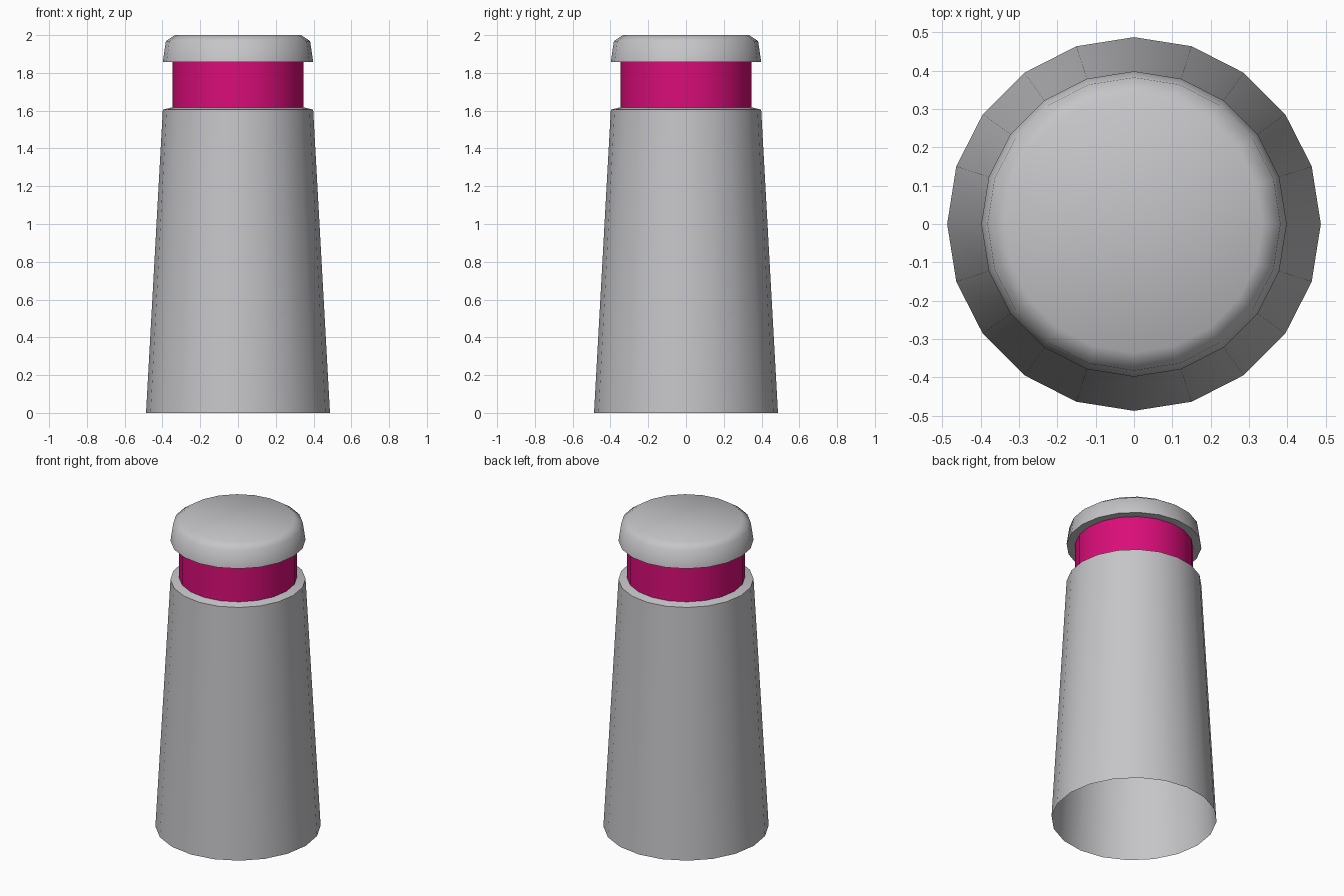
import bpy, bmesh, math

if "Cube" in bpy.data.objects:
    bpy.data.objects.remove(bpy.data.objects["Cube"])

SIDES = 20


def material(name, rgb):
    m = bpy.data.materials.new(name)
    m.diffuse_color = (*rgb, 1)
    m.use_nodes = True
    m.node_tree.nodes["Principled BSDF"].inputs["Base Color"].default_value = m.diffuse_color
    return m


def lathe(name, profile, mat, cap_bottom=False, cap_top=False):
    """Spin (radius, z) points, listed bottom to top, around the z axis."""
    bm = bmesh.new()
    rings = [[bm.verts.new((r * math.cos(2 * math.pi * i / SIDES),
                            r * math.sin(2 * math.pi * i / SIDES), z))
              for i in range(SIDES)] for r, z in profile]
    for low, high in zip(rings, rings[1:]):
        for i in range(SIDES):
            j = (i + 1) % SIDES
            bm.faces.new((low[i], low[j], high[j], high[i]))
    if cap_bottom:
        bm.faces.new(rings[0][::-1])
    if cap_top:
        bm.faces.new(rings[-1])
    mesh = bpy.data.meshes.new(name)
    bm.to_mesh(mesh)
    bm.free()
    mesh.materials.append(mat)
    ob = bpy.data.objects.new(name, mesh)
    bpy.context.collection.objects.link(ob)
    bpy.ops.object.select_all(action='DESELECT')
    ob.select_set(True)
    bpy.context.view_layer.objects.active = ob
    bpy.ops.object.shade_smooth_by_angle(angle=math.radians(55))
    return ob


grey = material("light grey", (0.56, 0.56, 0.58))
pink = material("magenta", (0.70, 0.004, 0.19))

# Tapered post, open underneath, with a sloped ledge on top
lathe("post", [(0.487, 0), (0.398, 1.605), (0.348, 1.618)], grey)
# Coloured band around the neck
lathe("neck_band", [(0.348, 1.618), (0.348, 1.857)], pink)
# Rounded cap with flat underside ring
lathe("cap", [(0.348, 1.857), (0.398, 1.857), (0.382, 1.968), (0.335, 2.0)],
      grey, cap_top=True)
